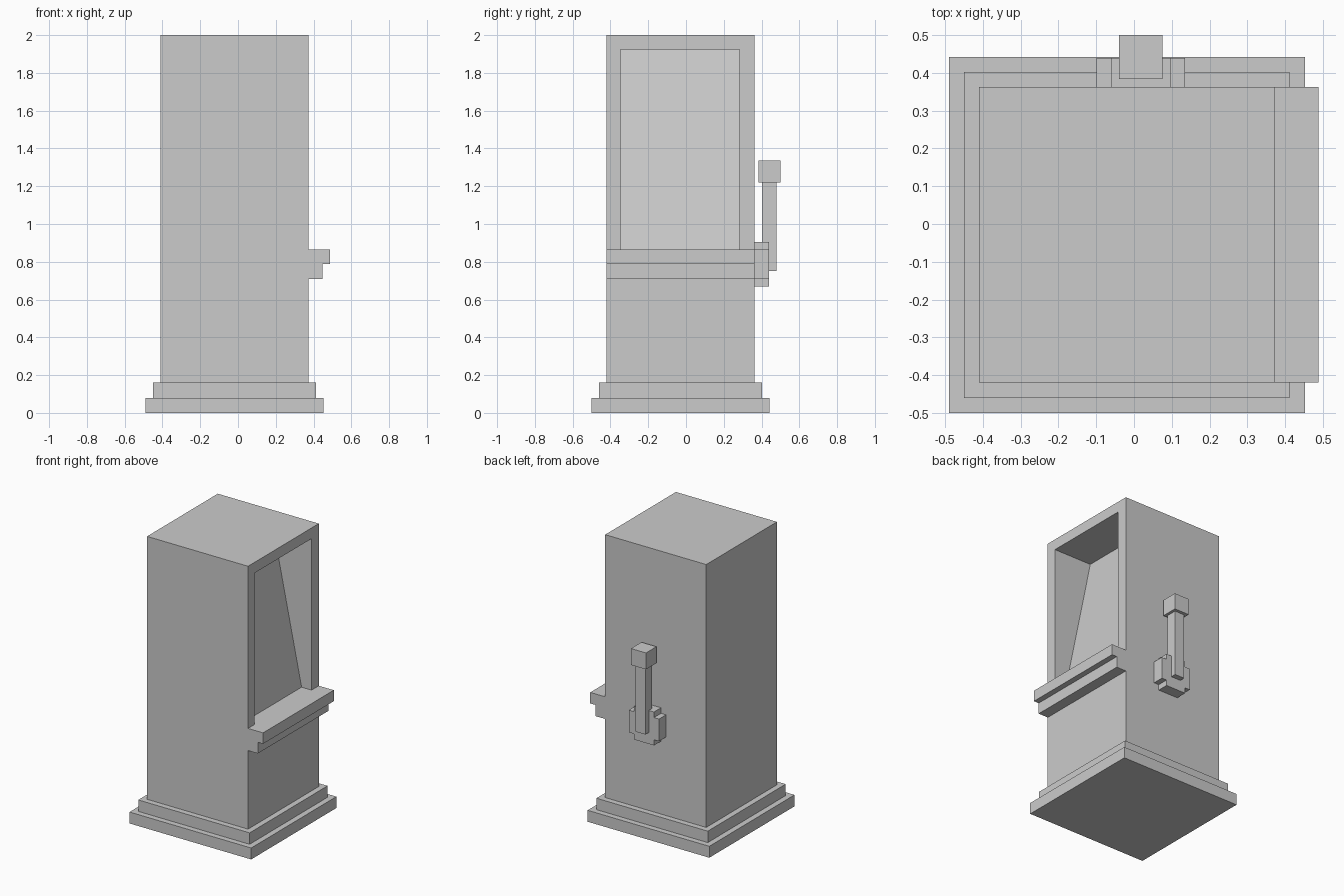
import bpy, bmesh
from mathutils import Vector

old = bpy.data.objects.get("Cube")
if old:
    bpy.data.objects.remove(old, do_unlink=True)

# Single grey finish
grey = bpy.data.materials.new("plain_grey")
grey.use_nodes = True
colour = (0.6, 0.6, 0.6, 1)
grey.diffuse_color = colour
grey.node_tree.nodes["Principled BSDF"].inputs["Base Color"].default_value = colour


def box_mesh(lo, hi):
    """Box spanning two opposite corners."""
    lo, hi = Vector(lo), Vector(hi)
    bm = bmesh.new()
    bmesh.ops.create_cube(bm, size=1)
    for v in bm.verts:
        v.co = (lo + hi) / 2 + v.co * (hi - lo)
    return bm


def finish(name, bm):
    mesh = bpy.data.meshes.new(name)
    bmesh.ops.recalc_face_normals(bm, faces=bm.faces)
    bm.to_mesh(mesh)
    bm.free()
    mesh.materials.append(grey)
    obj = bpy.data.objects.new(name, mesh)
    bpy.context.collection.objects.link(obj)


def box(name, lo, hi):
    finish(name, box_mesh(lo, hi))


# Cabinet walls
LEFT, RIGHT, NEAR, FAR = -0.41, 0.372, -0.42, 0.362
SHELF_TOP, OPEN_TOP = 0.865, 1.925
OPEN_NEAR, OPEN_FAR = -0.348, 0.282

# Stepped plinth
for name, out, z0, z1 in (("plinth_lower", 0.08, 0, 0.08),
                          ("plinth_upper", 0.04, 0.08, 0.16)):
    box(name, (LEFT - out, NEAR - out, z0), (RIGHT + out, FAR + out, z1))

# Cabinet: score the +x wall, then push the opening in to a sloped panel
bm = box_mesh((LEFT, NEAR, 0.16), (RIGHT, FAR, 2))
for co, no in (((0, OPEN_NEAR, 0), (0, 1, 0)), ((0, OPEN_FAR, 0), (0, 1, 0)),
               ((0, 0, SHELF_TOP), (0, 0, 1)), ((0, 0, OPEN_TOP), (0, 0, 1))):
    wall = [f for f in bm.faces if f.calc_center_median().x > RIGHT - 0.001]
    edges = {e for f in wall for e in f.edges}
    verts = {v for f in wall for v in f.verts}
    bmesh.ops.bisect_plane(bm, geom=wall + list(edges) + list(verts),
                           plane_co=co, plane_no=no)
bm.normal_update()
opening = [f for f in bm.faces if f.normal.x > 0.9
           and OPEN_NEAR < f.calc_center_median().y < OPEN_FAR
           and SHELF_TOP < f.calc_center_median().z < OPEN_TOP]
pushed = bmesh.ops.extrude_face_region(bm, geom=opening)["geom"]
for v in (g for g in pushed if isinstance(g, bmesh.types.BMVert)):
    v.co.x = 0.075 if v.co.z > 1.5 else 0.295
bmesh.ops.delete(bm, geom=[f for f in opening if f.is_valid], context="FACES_ONLY")
bmesh.ops.dissolve_limit(bm, angle_limit=0.01, verts=bm.verts, edges=bm.edges)
finish("cabinet", bm)

# Control ledge in two steps
box("ledge_top", (RIGHT, NEAR, 0.788), (0.488, FAR, SHELF_TOP))
box("ledge_support", (RIGHT, NEAR, 0.71), (0.448, FAR, 0.788))

# Side lever on a cross-shaped mount
MID = 0.018
for name, half, y0, y1, z0, z1 in (
        ("lever_mount_wide", 0.117, FAR, 0.44, 0.71, 0.865),
        ("lever_mount_tall", 0.078, FAR, 0.44, 0.67, 0.904),
        ("lever_arm", 0.038, 0.402, 0.478, 0.75, 1.22),
        ("lever_knob", 0.058, 0.384, 0.5, 1.22, 1.335)):
    box(name, (MID - half, y0, z0), (MID + half, y1, z1))
